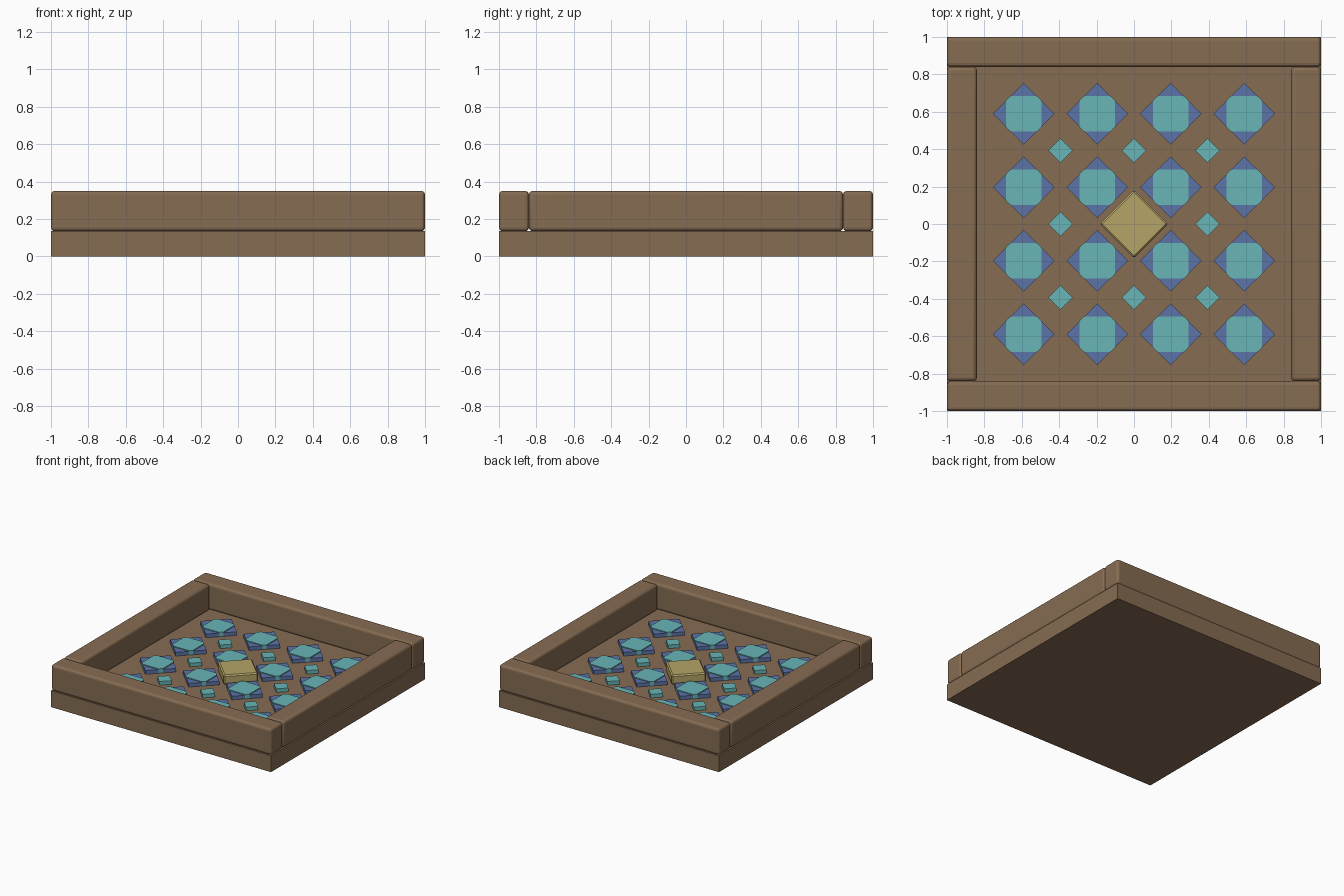
import bpy
import math

cube = bpy.data.objects.get("Cube")
if cube:
    bpy.data.objects.remove(cube, do_unlink=True)


def material(name, rgb):
    m = bpy.data.materials.new(name)
    m.use_nodes = True
    color = (*rgb, 1.0)
    m.diffuse_color = color
    m.node_tree.nodes["Principled BSDF"].inputs["Base Color"].default_value = color
    return m


wood = material("brown wood", (0.24, 0.15, 0.085))
blue = material("slate blue", (0.107, 0.175, 0.39))
teal = material("soft teal", (0.14, 0.46, 0.47))
gold = material("pale gold", (0.46, 0.375, 0.135))


def box(name, center, size, mat, turn=0.0, bevel=0.0, segments=1):
    """Box given by centre and full size, optionally turned about z."""
    bpy.ops.mesh.primitive_cube_add(size=1, location=center)
    ob = bpy.context.object
    ob.name = name
    ob.scale = size
    bpy.ops.object.transform_apply(location=False, rotation=False, scale=True)
    ob.rotation_euler.z = turn
    ob.data.materials.append(mat)
    if bevel:
        mod = ob.modifiers.new("soft edges", "BEVEL")
        mod.width = bevel
        mod.segments = segments
    return ob


def diamond(name, x, y, z0, z1, reach, mat, bevel=0.0):
    """Square block turned by 45 degrees; reach is centre to corner."""
    side = reach * math.sqrt(2)
    return box(name, (x, y, (z0 + z1) / 2), (side, side, z1 - z0), mat,
               math.radians(45), bevel)


FLOOR, TOP, RAIL = 0.135, 0.35, 0.16
PITCH = 0.393

# Base slab
box("base_slab", (0, 0, FLOOR / 2), (2, 2, FLOOR), wood)

# Rim rails: full-length front and back, shorter sides between them
mid, tall = (FLOOR + TOP) / 2, TOP - FLOOR
for side, front, s in (("right", "front", -1), ("left", "back", 1)):
    off = s * (1 - RAIL / 2)
    for rail in (
        box(front + "_rail", (0, off, mid), (2, RAIL, tall), wood, 0, 0.02, 3),
        box(side + "_rail", (off, 0, mid), (RAIL, 2 - 2 * RAIL, tall), wood, 0, 0.02, 3),
    ):
        bpy.context.view_layer.objects.active = rail
        bpy.ops.object.shade_smooth_by_angle(angle=math.radians(35))

# Large tiles: blue diamond with a corner-cut teal square on top
for i in range(4):
    for j in range(4):
        x, y = (i - 1.5) * PITCH, (j - 1.5) * PITCH
        diamond("blue_tile", x, y, FLOOR, FLOOR + 0.03, 0.165, blue)
        inlay = box("teal_inlay", (x, y, FLOOR + 0.019), (0.188, 0.188, 0.036), teal)
        # Cut only the upright corner edges
        weight = inlay.data.attributes.new("bevel_weight_edge", "FLOAT", "EDGE")
        for e in inlay.data.edges:
            a, b = (inlay.data.vertices[v].co for v in e.vertices)
            weight.data[e.index].value = 1.0 if abs(a.z - b.z) > 0.01 else 0.0
        mod = inlay.modifiers.new("cut corners", "BEVEL")
        mod.limit_method = "WEIGHT"
        mod.width = 0.022
        mod.segments = 1

# Small teal diamonds between the tiles, and the gold centrepiece
for i in (-1, 0, 1):
    for j in (-1, 0, 1):
        if i or j:
            diamond("small_teal_tile", i * PITCH, j * PITCH, FLOOR, FLOOR + 0.03,
                    0.065, teal)
diamond("gold_centrepiece", 0, 0, FLOOR, FLOOR + 0.08, 0.183, gold, 0.01)
